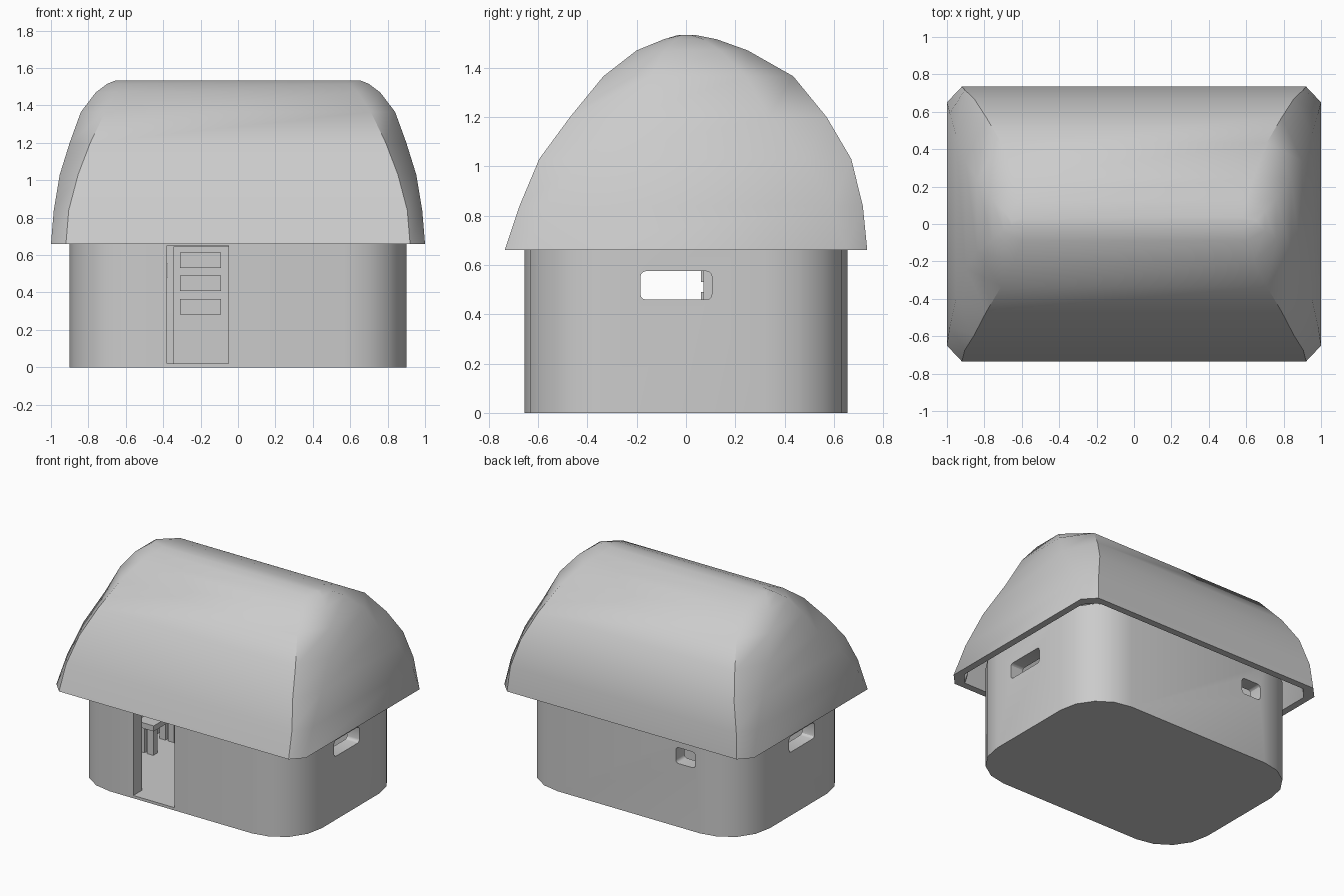
import bpy, bmesh
from math import sin, cos, pi, radians
from mathutils import Matrix, Vector

if "Cube" in bpy.data.objects:
    bpy.data.objects.remove(bpy.data.objects["Cube"])


def finish(name, bm):
    bmesh.ops.recalc_face_normals(bm, faces=bm.faces)
    me = bpy.data.meshes.new(name)
    bm.to_mesh(me)
    bm.free()
    ob = bpy.data.objects.new(name, me)
    bpy.context.collection.objects.link(ob)
    return ob


def prism(name, w, h, r, seg, z0, z1, mat=Matrix()):
    """Rounded rectangle extruded along local z."""
    bm = bmesh.new()
    pts = []
    for i, (sx, sy) in enumerate(((1, 1), (-1, 1), (-1, -1), (1, -1))):
        for k in range(seg + 1):
            a = (i + k / seg) * pi / 2
            pts.append((sx * (w / 2 - r) + r * cos(a), sy * (h / 2 - r) + r * sin(a)))
    lo = [bm.verts.new((x, y, z0)) for x, y in pts]
    hi = [bm.verts.new((x, y, z1)) for x, y in pts]
    bm.faces.new(lo)
    bm.faces.new(hi)
    n = len(pts)
    for i in range(n):
        j = (i + 1) % n
        bm.faces.new((lo[i], lo[j], hi[j], hi[i]))
    bmesh.ops.transform(bm, matrix=mat, verts=bm.verts)
    return finish(name, bm)


def boxes(name, spans):
    """Several boxes, each given by its low and high corner."""
    bm = bmesh.new()
    for lo, hi in spans:
        lo, hi = Vector(lo), Vector(hi)
        m = Matrix.Translation((lo + hi) / 2) @ Matrix.Diagonal((*(hi - lo), 1))
        bmesh.ops.create_cube(bm, size=1, matrix=m)
    return finish(name, bm)


def smooth(ob, angle):
    bpy.ops.object.select_all(action='DESELECT')
    ob.select_set(True)
    bpy.context.view_layer.objects.active = ob
    bpy.ops.object.shade_smooth_by_angle(angle=radians(angle))


def bake(ob):
    dg = bpy.context.evaluated_depsgraph_get()
    me = bpy.data.meshes.new_from_object(ob.evaluated_get(dg))
    ob.modifiers.clear()
    ob.data = me


def cut(ob, cutter):
    m = ob.modifiers.new("cut", 'BOOLEAN')
    m.operation, m.solver, m.object = 'DIFFERENCE', 'EXACT', cutter
    bake(ob)
    bpy.data.objects.remove(cutter)


# Walls and floor: hollow rounded box with door and windows cut out
walls = prism("walls", 1.8, 1.31, 0.33, 4, 0, 0.74)
cut(walls, prism("room_cutter", 1.6, 1.11, 0.24, 4, 0.02, 1.0))
cut(walls, boxes("door_cutter", [((-0.38, -0.8, 0.02), (-0.05, -0.4, 0.65))]))
along_x = Matrix(((0, 0, 1, 0), (1, 0, 0, -0.04), (0, 1, 0, 0.517), (0, 0, 0, 1)))
cut(walls, prism("side_window_cutter", 0.29, 0.115, 0.022, 3, -1.2, 1.2, along_x))
along_y = Matrix(((1, 0, 0, -0.455), (0, 0, 1, 0), (0, 1, 0, 0.517), (0, 0, 0, 1)))
cut(walls, prism("back_window_cutter", 0.155, 0.115, 0.022, 3, 0.4, 0.8, along_y))
smooth(walls, 30)

# Thatched roof: rings of (z, end x, hip x, front y, back y, flat share of the end)
rings = [(0.66, 1.0, 0.92, -0.735, 0.735, 0.885),
         (0.84, 0.985, 0.905, -0.675, 0.717, 0.82),
         (1.03, 0.953, 0.855, -0.595, 0.67, 0.7),
         (1.2, 0.90, 0.79, -0.47, 0.57, 0.55),
         (1.365, 0.84, 0.71, -0.335, 0.435, 0.5),
         (1.47, 0.76, 0.64, -0.2, 0.25, 0.5),
         (1.515, 0.70, 0.60, -0.09, 0.125, 0.5),
         (1.533, 0.655, 0.58, -0.03, 0.035, 0.5)]
bm = bmesh.new()
loops = []
for z, xe, xh, yf, yb, k in rings:
    ym = (yf + yb) / 2
    kf, kb = ym + (yf - ym) * k, ym + (yb - ym) * k
    pts = [(-xh, yf), (xh, yf), (xe, kf), (xe, kb), (xh, yb), (-xh, yb), (-xe, kb), (-xe, kf)]
    loops.append([bm.verts.new((x, y, z)) for x, y in pts])
for a, b in zip(loops, loops[1:]):
    for i in range(8):
        j = (i + 1) % 8
        bm.faces.new((a[i], a[j], b[j], b[i]))
bm.faces.new(loops[-1])
# inner shell, drawn in from the outer rings, so the eave stays level
inner = []
for n, (lp, ring) in enumerate(zip(loops, rings)):
    drop = 0 if n == 0 else 0.04 * n / (len(loops) - 1)
    sx = (ring[1] - 0.05) / ring[1]
    inset = 0.05 if n < 6 else 0.015
    inner.append([bm.verts.new((v.co.x * sx, v.co.y - (inset if v.co.y > 0 else -inset), v.co.z - drop))
                  for v in lp])
for a, b in list(zip(inner, inner[1:])) + [(loops[0], inner[0])]:
    for i in range(8):
        j = (i + 1) % 8
        bm.faces.new((a[i], a[j], b[j], b[i]))
bm.faces.new(inner[-1])
roof = finish("thatched_roof", bm)
smooth(roof, 42)

# Drawer cabinet seen through the doorway
boxes("cabinet", [((-0.345, 0.07, 0.02), (-0.05, 0.3, 0.645))])
boxes("drawers", [((-0.31, 0.06, z), (-0.09, 0.08, z + 0.083)) for z in (0.282, 0.407, 0.53)])

# Small table by the left wall
boxes("table", [((-0.76, -0.08, 0.2), (-0.62, 0.24, 0.24))] +
      [((x, y, 0.02), (x + 0.05, y + 0.05, 0.2)) for x in (-0.75, -0.68) for y in (-0.07, 0.17)])
